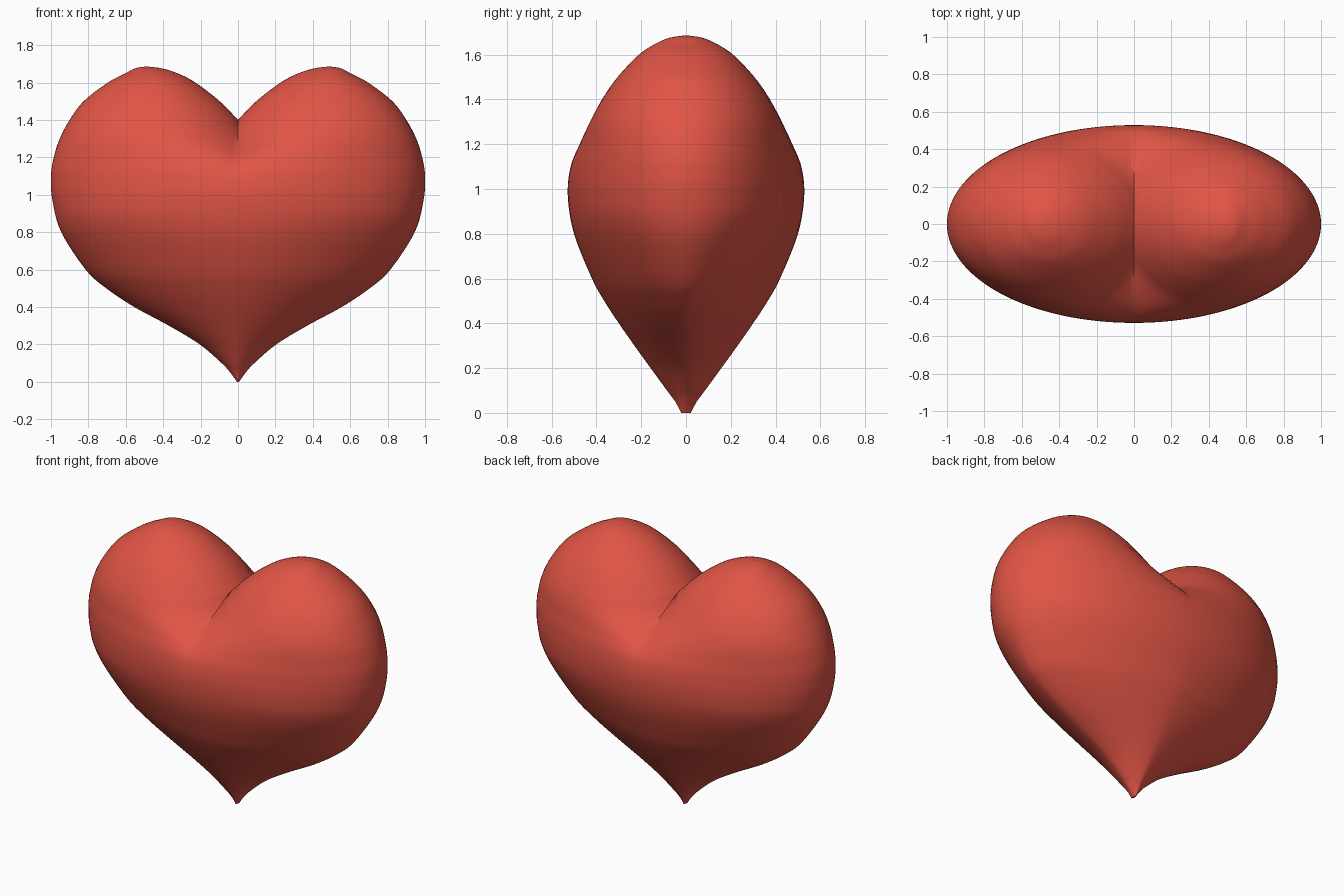
import bpy, bmesh, math

if "Cube" in bpy.data.objects:
    bpy.data.objects.remove(bpy.data.objects["Cube"])

# Horizontal slices of one lobe:
# (height, outer x, half depth, lobe centre x, inner x; negative inner = lobes merge)
ROWS = [
    (0.0, 0.006, 0.022, 0, -1), (0.05, 0.042, 0.048, 0, -1),
    (0.1, 0.088, 0.085, 0, -1), (0.2, 0.205, 0.158, 0, -1),
    (0.3, 0.37, 0.23, 0, -1), (0.4, 0.555, 0.30, 0, -1),
    (0.5, 0.705, 0.365, 0, -1), (0.6, 0.815, 0.42, 0, -1),
    (0.8, 0.945, 0.50, 0, -1), (0.97, 0.992, 0.528, 0, -1),
    (1.1, 1.0, 0.515, 0.06, -0.65), (1.2, 0.985, 0.475, 0.2, -0.3),
    (1.3, 0.953, 0.428, 0.35, -0.09), (1.4, 0.9, 0.375, 0.42, 0.0),
    (1.5, 0.825, 0.305, 0.44, 0.098), (1.6, 0.695, 0.21, 0.46, 0.228),
    (1.65, 0.60, 0.133, 0.475, 0.325), (1.676, 0.55, 0.07, 0.485, 0.41),
    (1.686, 0.49, 0.0, 0.49, 0.49),
]
STEPS, SEGS = 6, 64


def spline(i, t):
    """Smooth in-between slice, passing through the listed ones."""
    p = [ROWS[min(max(k, 0), len(ROWS) - 1)] for k in range(i - 1, i + 3)]
    return [0.5 * (2 * b + (c - a) * t + (2 * a - 5 * b + 4 * c - d) * t * t
                   + (3 * b - a - 3 * c + d) * t ** 3) for a, b, c, d in zip(*p)]


def power(v, e):
    return math.copysign(abs(v) ** e, v)


def ring(row, side):
    z, w, d, c, inner = row
    c, w, d = max(c, 0), min(w, 1.0), max(d, 0)
    a = max(c - inner, 1e-5)
    end = math.acos(max(-1, -c / a)) if z < 1.4 else math.pi
    # slices get more lens-shaped toward the tip
    e = 1 + 0.25 * min(max((0.9 - z) / 0.5, 0), 1)
    pts = []
    for k in range(SEGS + 1):
        f = -end + 2 * end * k / SEGS
        cs, sn = math.cos(f), math.sin(f)
        x = c + (w - c if cs > 0 else a) * power(cs, e)
        pts.append((side * max(x, 0), d * power(sn, e), z))
    return pts


slices = [spline(i, s / STEPS) for i in range(len(ROWS) - 1) for s in range(STEPS)]
slices.append(list(ROWS[-1]))

# Heart: two mirrored lobes lofted and welded along the middle
bm = bmesh.new()
for side in (1, -1):
    rings = [[bm.verts.new(p) for p in ring(r, side)] for r in slices]
    bm.faces.new(rings[0])
    for lo, hi in zip(rings, rings[1:]):
        for k in range(SEGS):
            bm.faces.new((lo[k], lo[k + 1], hi[k + 1], hi[k]))
bmesh.ops.remove_doubles(bm, verts=bm.verts, dist=0.0004)
bmesh.ops.recalc_face_normals(bm, faces=bm.faces)
mesh = bpy.data.meshes.new("heart")
bm.to_mesh(mesh)
bm.free()
heart = bpy.data.objects.new("heart", mesh)
bpy.context.collection.objects.link(heart)

red = bpy.data.materials.new("red")
red.diffuse_color = (0.75, 0.09, 0.06, 1)
red.use_nodes = True
red.node_tree.nodes["Principled BSDF"].inputs["Base Color"].default_value = red.diffuse_color
mesh.materials.append(red)

bpy.context.view_layer.objects.active = heart
heart.select_set(True)
bpy.ops.object.shade_smooth_by_angle(angle=math.radians(50))
